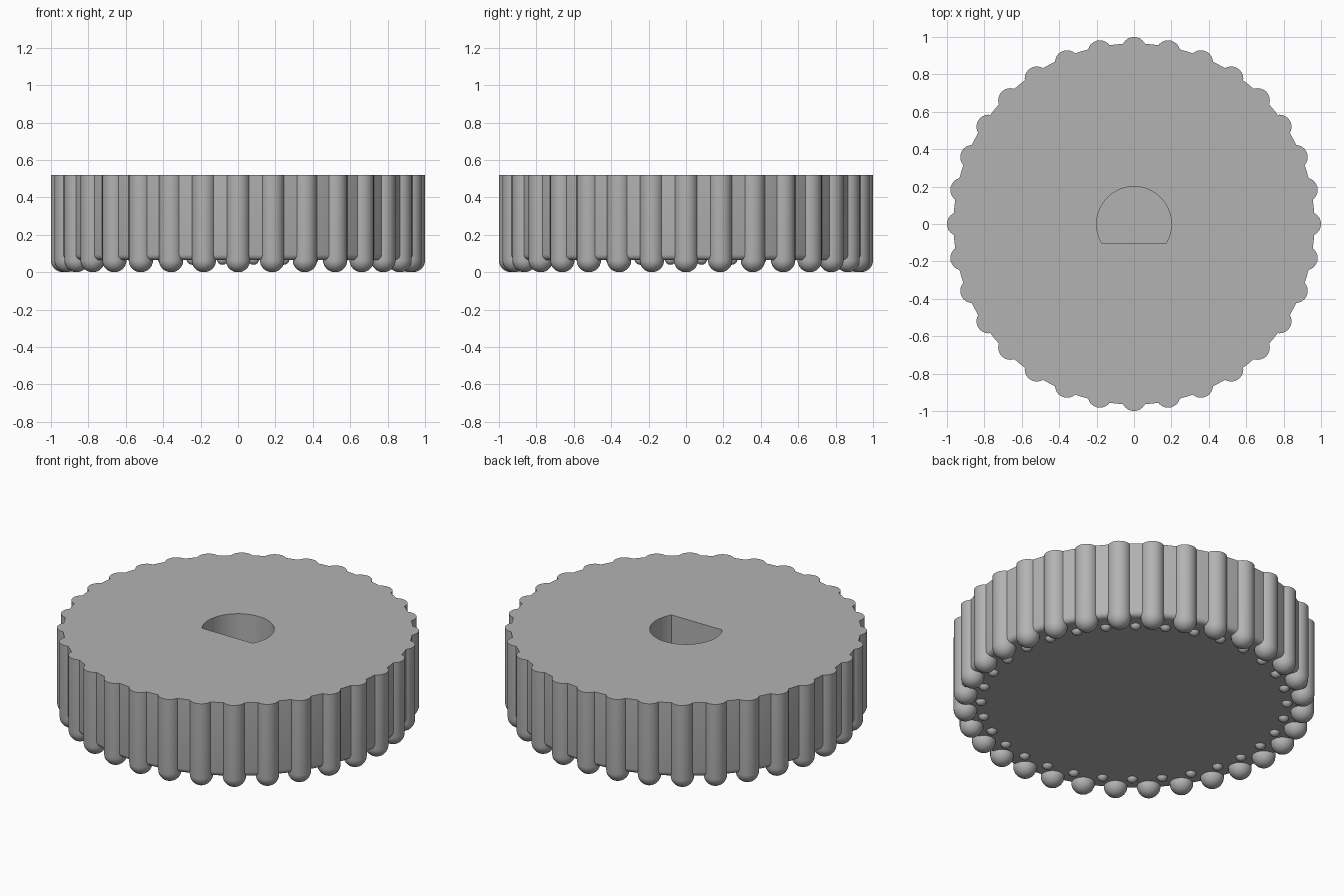
import bpy, bmesh
from math import sin, cos, pi, radians, asin
from mathutils import Matrix

cube = bpy.data.objects.get("Cube")
if cube:
    bpy.data.objects.remove(cube)

HEIGHT, BASE_Z, RIBS = 0.52, 0.065, 32

grey = bpy.data.materials.new("grey_plastic")
grey.use_nodes = True
colour = (0.45, 0.45, 0.45, 1)
grey.diffuse_color = colour
grey.node_tree.nodes["Principled BSDF"].inputs["Base Color"].default_value = colour


def make_object(name, bm):
    bmesh.ops.recalc_face_normals(bm, faces=bm.faces)
    mesh = bpy.data.meshes.new(name)
    bm.to_mesh(mesh)
    bm.free()
    mesh.materials.append(grey)
    obj = bpy.data.objects.new(name, mesh)
    bpy.context.collection.objects.link(obj)
    return obj


def add_lathe(bm, profile, sides, centre=(0, 0)):
    """Spin a closed (radius, z) profile about a vertical axis."""
    rows = []
    for r, z in profile:
        count = sides if r > 0 else 1
        rows.append([bm.verts.new((centre[0] + r * cos(2 * pi * i / sides),
                                   centre[1] + r * sin(2 * pi * i / sides), z))
                     for i in range(count)])
    for a, b in zip(rows, rows[1:]):
        for i in range(sides):
            j = (i + 1) % sides
            ring = [a[i % len(a)], a[j % len(a)], b[j % len(b)], b[i % len(b)]]
            bm.faces.new(list(dict.fromkeys(ring)))
    for row in (rows[0], rows[-1]):
        if len(row) > 1:
            bm.faces.new(row)


def dome(radius, z, steps=8):
    """Lower half-sphere profile from its pole up to its equator."""
    return [(0, z - radius)] + [(radius * sin(pi / 2 * i / steps), z - radius * cos(pi / 2 * i / steps))
                                for i in range(1, steps + 1)]


def ring_of(name, distance, radius, z, top, offset):
    """Ring of upright round-ended pins."""
    bm = bmesh.new()
    for i in range(RIBS):
        a = 2 * pi * (i + offset) / RIBS
        add_lathe(bm, dome(radius, z) + [(radius, top)], 24,
                  (distance * cos(a), distance * sin(a)))
    return make_object(name, bm)


def boolean(target, other, operation):
    mod = target.modifiers.new(operation.title(), 'BOOLEAN')
    mod.operation, mod.solver, mod.object = operation, 'EXACT', other
    bpy.context.view_layer.objects.active = target
    bpy.ops.object.modifier_apply(modifier=mod.name)
    bpy.data.objects.remove(other)


# Main disc with a slightly rounded lower rim
bm = bmesh.new()
fillet = 0.03
rim = [(0.965 - fillet + fillet * sin(pi / 2 * i / 4),
        BASE_Z + fillet - fillet * cos(pi / 2 * i / 4)) for i in range(5)]
add_lathe(bm, rim + [(0.965, HEIGHT)], 128)
knob = make_object("knob_body", bm)

# Grip ribs around the rim, ending in round feet
boolean(knob, ring_of("grip_ribs", 0.935, 0.065, 0.065, HEIGHT, 0), 'UNION')

# Small round nubs under the disc, between the ribs
boolean(knob, ring_of("nubs", 0.845, 0.03, 0.07, 0.15, 0.5), 'UNION')

# D-shaped shaft socket in the top
bm = bmesh.new()
start = -asin(0.105 / 0.2)
sweep = pi - 2 * start
outline = [bm.verts.new((0.2 * cos(start + sweep * i / 48),
                         0.2 * sin(start + sweep * i / 48), 0.12)) for i in range(49)]
face = bm.faces.new(outline)
top = bmesh.ops.extrude_face_region(bm, geom=[face])["geom"]
bmesh.ops.translate(bm, vec=(0, 0, HEIGHT),
                    verts=[v for v in top if isinstance(v, bmesh.types.BMVert)])
socket = make_object("shaft_socket", bm)
socket.hide_render = True
boolean(knob, socket, 'DIFFERENCE')

bpy.ops.object.select_all(action='DESELECT')
knob.select_set(True)
bpy.context.view_layer.objects.active = knob
bpy.ops.object.shade_smooth_by_angle(angle=radians(30))
